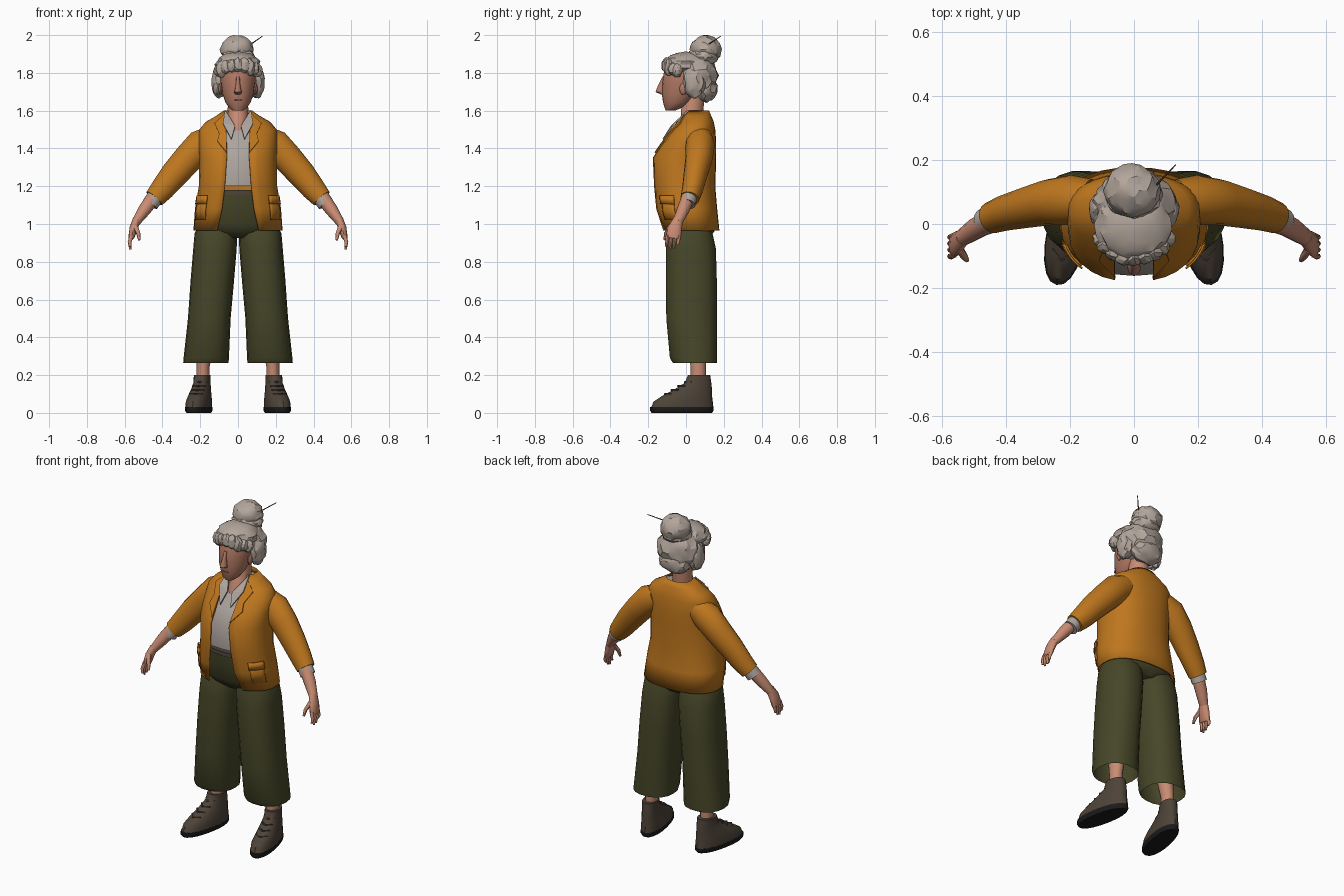
import bpy, bmesh, math, random
from mathutils import Vector

random.seed(4)
if "Cube" in bpy.data.objects:
    bpy.data.objects.remove(bpy.data.objects["Cube"])


def material(name, r, g, b):
    m = bpy.data.materials.new(name)
    m.use_nodes = True
    m.diffuse_color = (r, g, b, 1)
    bsdf = m.node_tree.nodes["Principled BSDF"]
    bsdf.inputs["Base Color"].default_value = (r, g, b, 1)
    bsdf.inputs["Roughness"].default_value = 0.8
    return m


ORANGE = material("orange cloth", .52, .185, .013)
OLIVE = material("olive cloth", .062, .062, .022)
HAIR = material("grey hair", .45, .38, .33)
SHIRT = material("pale shirt", .42, .37, .34)
SKIN = material("skin", .58, .26, .17)
FACE = material("face skin", .44, .19, .125)
LIPS = material("lips", .3, .11, .08)
LEATHER = material("brown leather", .075, .056, .04)
DARK = material("dark rubber", .012, .011, .011)


def finish(name, bm, mat, thick=0, angle=45):
    bmesh.ops.recalc_face_normals(bm, faces=bm.faces)
    mesh = bpy.data.meshes.new(name)
    bm.to_mesh(mesh)
    bm.free()
    mesh.materials.append(mat)
    ob = bpy.data.objects.new(name, mesh)
    bpy.context.collection.objects.link(ob)
    if thick:
        mod = ob.modifiers.new("thickness", "SOLIDIFY")
        mod.thickness = thick
    if angle:
        bpy.ops.object.select_all(action="DESELECT")
        ob.select_set(True)
        bpy.context.view_layer.objects.active = ob
        bpy.ops.object.shade_smooth_by_angle(angle=math.radians(angle))
    return ob


def skin_rows(bm, rows, closed):
    rows = [[bm.verts.new(p) for p in row] for row in rows]
    n = len(rows[0])
    for low, high in zip(rows, rows[1:]):
        for i in range(n if closed else n - 1):
            j = (i + 1) % n
            bm.faces.new((low[i], low[j], high[j], high[i]))
    return rows


def loft(name, mat, rings, n=16, p=2, level=True, caps=True, side=1, angle=45, place=None):
    """Skin elliptical rings (x, y, z, rx, ry), level or square to their path."""
    centres = [Vector(r[:3]) for r in rings]
    rows = []
    for k, (x, y, z, rx, ry) in enumerate(rings):
        u, v = Vector((1, 0, 0)), Vector((0, 1, 0))
        if not level:
            t = (centres[min(k + 1, len(rings) - 1)] - centres[max(k - 1, 0)]).normalized()
            v = (v - t * v.dot(t)).normalized()
            u = v.cross(t)
        row = []
        for i in range(n):
            c, s = math.cos(math.tau * i / n), math.sin(math.tau * i / n)
            c, s = (math.copysign(abs(w) ** (2 / p), w) for w in (c, s))
            q = centres[k] + u * rx * c + v * ry * s
            q = place(q) if place else q
            row.append((q.x * side, q.y, q.z))
        rows.append(row)
    bm = bmesh.new()
    rows = skin_rows(bm, rows, True)
    if caps:
        bm.faces.new(rows[0])
        bm.faces.new(rows[-1])
    return finish(name, bm, mat, angle=angle)


def blob(name, mat, centre, radii, rough=0, sub=3, angle=25):
    bm = bmesh.new()
    bmesh.ops.create_icosphere(bm, subdivisions=sub, radius=1)
    for v in bm.verts:
        k = 1 - rough * random.random()
        v.co = [c + a * r * k for c, a, r in zip(centre, v.co, radii)]
    return finish(name, bm, mat, angle=angle)


def plate(name, mat, points, side=1):
    bm = bmesh.new()
    bm.faces.new([bm.verts.new((x * side, y, z)) for x, y, z in points])
    bmesh.ops.triangulate(bm, faces=bm.faces)
    return finish(name, bm, mat, .008, 0)


# Jacket profile: height, centre y, half width, half depth, half opening
JACKET = [(.965, .022, .236, .155, .11), (1.08, 0, .228, .165, .085),
          (1.2, -.01, .208, .165, .07), (1.35, -.01, .205, .17, .06),
          (1.43, .015, .208, .145, .06), (1.5, .04, .205, .115, .07),
          (1.54, .052, .172, .095, .07), (1.57, .055, .12, .08, .065),
          (1.6, .06, .075, .062, .05)]
POWER = 2.3


def section(z):
    for a, b in zip(JACKET, JACKET[1:]):
        if z <= b[0]:
            t = (z - a[0]) / (b[0] - a[0])
            return [p + (q - p) * t for p, q in zip(a, b)]
    return JACKET[-1]


def front(x, z, off=.01):
    _, cy, rx, ry, _ = section(z)
    return x, cy - off - ry * max(0, 1 - (x / rx) ** POWER) ** (1 / POWER), z


def wrap(name, mat, heights, span, off=0, side=1, n=28):
    """Cloth patch on the jacket profile; span gives its angles from the front."""
    rows = []
    for z in heights:
        s = section(z)
        a, b = span(s)
        row = []
        for i in range(n + 1):
            t = a + (b - a) * i / n
            sx, cx = (math.copysign(abs(w) ** (2 / POWER), w) for w in (math.sin(t), math.cos(t)))
            row.append((side * (s[2] + off) * sx, s[1] - (s[3] + off) * cx, z))
        rows.append(row)
    bm = bmesh.new()
    skin_rows(bm, rows, False)
    return finish(name, bm, mat, .006)


def opening(s):
    a = math.asin((s[4] / s[2]) ** (POWER / 2))
    return a, math.tau - a


wrap("jacket_body", ORANGE, [s[0] for s in JACKET], opening)
loft("shirt_body", SHIRT, [(0, s[1], s[0], s[2] - .018, s[3] - .018) for s in JACKET[2:8]], 24, POWER)

# Trousers and belt
loft("trouser_seat", OLIVE, [(0, .03, .925, .1, .09), (0, .025, .96, .195, .125),
                             (0, .02, 1.0, .208, .14), (0, .005, 1.1, .2, .147),
                             (0, 0, 1.18, .18, .146)], 24, 2.3)
loft("belt", LEATHER, [(0, 0, 1.155, .187, .151), (0, 0, 1.18, .185, .15)], 24, 2.3)

for label, s in (("left", 1), ("right", -1)):
    # Jacket details
    plate(label + "_lapel", ORANGE, [front(.068, 1.585), front(.062, 1.48), front(.06, 1.38),
                                     front(.11, 1.44), front(.1, 1.48), front(.125, 1.535)], s)
    plate(label + "_shirt_collar", SHIRT, [(.068, .01, 1.605), (.015, -.08, 1.52),
                                           (.035, -.125, 1.45), (.08, -.065, 1.535)], s)
    wrap(label + "_pocket", ORANGE, (1.02, 1.07, 1.14), lambda q: (.78, 1.25), .006, s, 5)
    wrap(label + "_pocket_flap", ORANGE, (1.105, 1.15), lambda q: (.75, 1.28), .012, s, 5)

    # Sleeves and arms
    loft(label + "_sleeve", ORANGE, [(.13, .075, 1.455, .07, .065), (.195, .075, 1.418, .084, .078),
                                     (.265, .068, 1.345, .079, .072), (.34, .05, 1.26, .073, .063),
                                     (.4, .035, 1.185, .064, .056), (.443, .02, 1.135, .054, .05)],
         16, level=False, side=s)
    loft(label + "_shirt_cuff", SHIRT, [(.43, .02, 1.155, .045, .043), (.465, .008, 1.105, .044, .042)],
         14, level=False, side=s)
    loft(label + "_forearm", SKIN, [(.44, .015, 1.15, .038, .036), (.495, -.015, 1.075, .034, .034),
                                    (.54, -.045, 1.01, .023, .027)], 12, level=False, side=s)
    loft(label + "_palm", SKIN, [(.535, -.042, 1.025, .022, .026), (.552, -.058, .98, .022, .037),
                                 (.563, -.066, .935, .017, .04), (.567, -.068, .922, .012, .036)],
         12, level=False, side=s)
    for i, tip in enumerate((.88, .865, .87, .89)):
        y = -.097 + .02 * i
        loft(f"{label}_finger_{i + 1}", SKIN, [(.563, y, .94, .011, .01), (.574, y - .004, .905, .01, .009),
                                              (.57, y - .008, tip, .006, .006)], 8, level=False, side=s)
    loft(label + "_thumb", SKIN, [(.545, -.08, .99, .014, .014), (.528, -.105, .95, .011, .011),
                                  (.522, -.113, .915, .007, .007)], 8, level=False, side=s)

    # Trouser legs, open at the hem
    loft(label + "_trouser_leg", OLIVE, [(.17, .047, .265, .12, .118), (.168, .04, .29, .12, .127),
                                         (.152, .03, .5, .113, .136), (.136, .028, .7, .115, .137),
                                         (.122, .026, .87, .115, .134), (.117, .022, .95, .113, .12),
                                         (.108, .02, 1.0, .098, .1)],
         18, 2.3, caps=False, side=s)
    loft(label + "_ankle", SKIN, [(.185, .065, .13, .036, .042), (.185, .065, .24, .034, .04),
                                  (.17, .055, .4, .05, .055)], 12, side=s)

    # Shoes, toes turned out
    def turn(q):
        c, d = math.cos(.2), math.sin(.2)
        return Vector((.208 + q.x * c - q.y * d, -.022 + q.x * d + q.y * c, q.z))

    loft(label + "_shoe_sole", DARK, [(0, 0, 0, .056, .163), (0, 0, .012, .064, .172),
                                      (0, 0, .03, .063, .171)], 20, 2.2, side=s, place=turn)
    loft(label + "_shoe_upper", LEATHER, [(0, .002, .025, .062, .169), (0, .007, .06, .062, .16),
                                          (0, .03, .092, .056, .133), (0, .062, .125, .049, .101),
                                          (0, .088, .16, .043, .071), (0, .093, .2, .043, .06)],
         20, 2.2, side=s, angle=35, place=turn)
    for i in range(4):
        y, z = -.093 + .036 * i, .1 + .021 * i
        loft(f"{label}_shoe_lace_{i + 1}", LEATHER, [(-.034, y + .03, z, .005, .005), (0, y, z, .005, .005),
                                                   (.034, y + .03, z, .005, .005)],
             6, level=False, side=s, place=turn)

    # Ear and side locks
    blob(label + "_ear", FACE, (s * .092, -.015, 1.715), (.012, .02, .032), sub=2)
    blob(label + "_side_lock", HAIR, (s * .1, .045, 1.75), (.045, .062, .09), .15)

# Neck and head
loft("neck", SKIN, [(0, .01, 1.46, .045, .07), (0, .01, 1.52, .055, .073),
                    (0, .03, 1.57, .056, .058), (0, .04, 1.68, .052, .06)])
loft("head", FACE, [(0, -.083, 1.6, .026, .024), (0, -.067, 1.615, .048, .046),
                    (0, -.045, 1.645, .067, .077), (0, -.03, 1.69, .083, .098),
                    (0, -.01, 1.75, .092, .116), (0, .0, 1.8, .094, .118),
                    (0, .01, 1.86, .08, .1)], 20)
loft("nose", FACE, [(0, -.122, 1.685, .013, .008), (0, -.136, 1.698, .021, .026),
                    (0, -.134, 1.713, .016, .024), (0, -.127, 1.75, .01, .014),
                    (0, -.119, 1.78, .009, .006)], 10)
blob("mouth", LIPS, (0, -.118, 1.657), (.024, .008, .004), sub=2)

# Hair gathered up into a bun
blob("hair_back", HAIR, (0, .06, 1.785), (.136, .115, .125), .12)
blob("hair_crown", HAIR, (0, .0, 1.845), (.125, .122, .07), .12)
blob("hair_nape", HAIR, (0, .105, 1.715), (.105, .07, .075), .15)
blob("hair_bun_base", HAIR, (0, .09, 1.885), (.095, .085, .06), .15)
blob("hair_bun", HAIR, (-.006, .105, 1.925), (.092, .09, .078), .12)
for i in range(9):
    a = math.radians(-72 + 18 * i)
    blob(f"fringe_curl_{i + 1}", HAIR, (.105 * math.sin(a), -.018 - .088 * math.cos(a), 1.84 - .03 * math.sin(a) ** 2),
         (.034, .03, .036 + .015 * random.random()), .2, 2, 20)
loft("hair_stick", LEATHER, [(.03, .08, 1.925, .004, .004), (.13, .185, 1.995, .002, .002)], 6, level=False)
